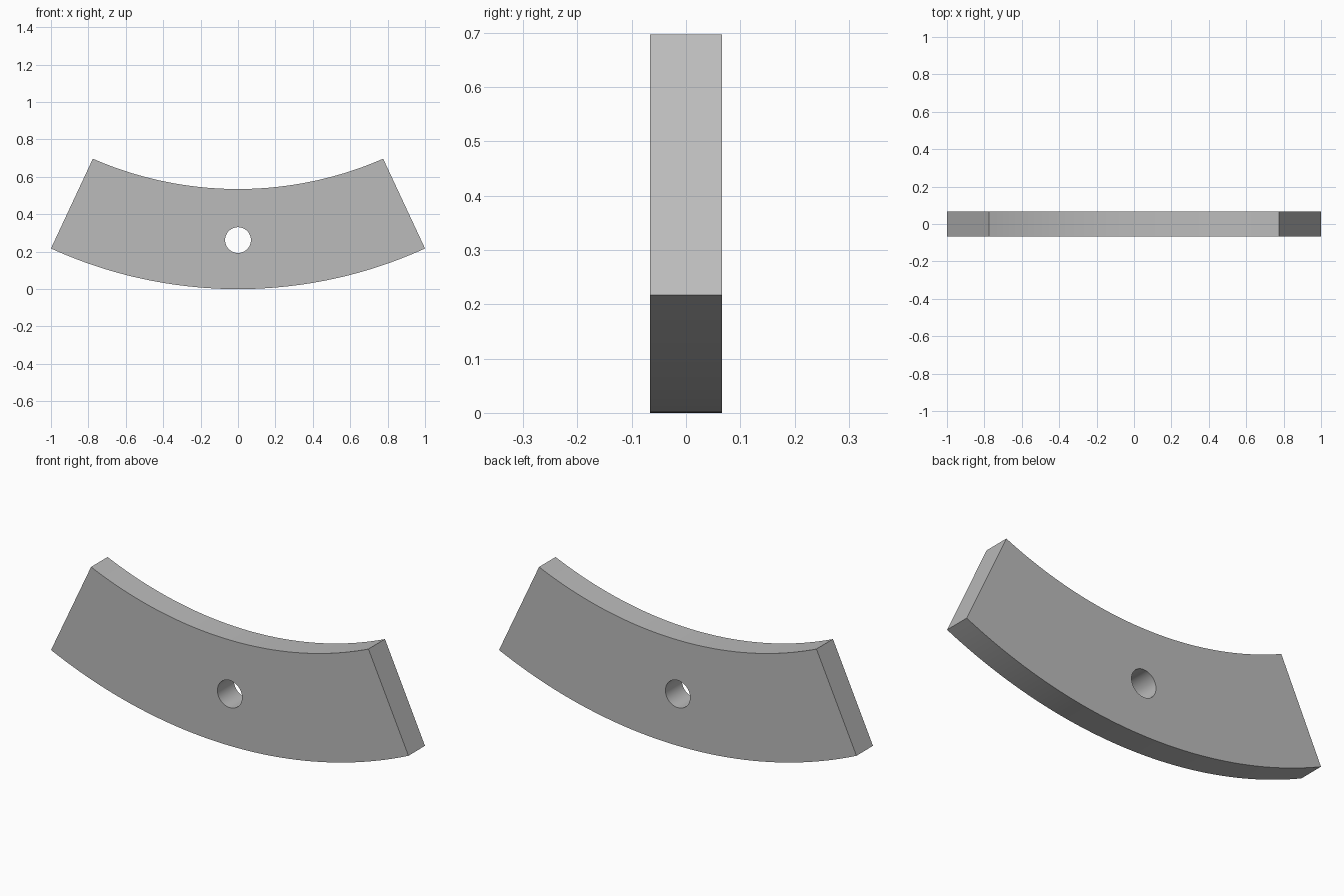
import bpy, bmesh, math

cube = bpy.data.objects.get("Cube")
if cube:
    bpy.data.objects.remove(cube, do_unlink=True)

HALF_DEPTH = 0.066
STEPS = 48

grey = bpy.data.materials.new("plain grey")
grey.use_nodes = True
colour = (0.5, 0.5, 0.5, 1)
grey.diffuse_color = colour
grey.node_tree.nodes["Principled BSDF"].inputs["Base Color"].default_value = colour


def sagging_arc(half_chord, low, high):
    """Points from left to right along an arc that dips in the middle."""
    sag = high - low
    radius = (half_chord ** 2 + sag ** 2) / (2 * sag)
    half_angle = math.asin(half_chord / radius)
    angles = [half_angle * (2 * i / STEPS - 1) for i in range(STEPS + 1)]
    return [(radius * math.sin(a), low + radius * (1 - math.cos(a))) for a in angles]


def prism(name, outline, half_depth):
    """Extrude an outline in the xz plane along y."""
    bm = bmesh.new()
    face = bm.faces.new([bm.verts.new((x, -half_depth, z)) for x, z in outline])
    result = bmesh.ops.extrude_face_region(bm, geom=[face])
    verts = [v for v in result["geom"] if isinstance(v, bmesh.types.BMVert)]
    bmesh.ops.translate(bm, verts=verts, vec=(0, 2 * half_depth, 0))
    bmesh.ops.recalc_face_normals(bm, faces=bm.faces)
    mesh = bpy.data.meshes.new(name)
    bm.to_mesh(mesh)
    bm.free()
    mesh.materials.append(grey)
    obj = bpy.data.objects.new(name, mesh)
    bpy.context.collection.objects.link(obj)
    return obj


# Curved plate: outer arc below, inner arc above
lower = sagging_arc(1.0, 0.0, 0.217)
upper = sagging_arc(0.776, 0.535, 0.697)
plate = prism("curved_plate", lower + upper[::-1], HALF_DEPTH)

# Round through hole
turns = [math.tau * i / STEPS for i in range(STEPS)]
circle = [(0.069 * math.cos(t), 0.262 + 0.069 * math.sin(t)) for t in turns]
cutter = prism("hole_cutter", circle, 2 * HALF_DEPTH)
cutter.hide_render = True

hole = plate.modifiers.new("hole", "BOOLEAN")
hole.operation = "DIFFERENCE"
hole.solver = "EXACT"
hole.object = cutter

bpy.ops.object.select_all(action="DESELECT")
plate.select_set(True)
bpy.context.view_layer.objects.active = plate
bpy.ops.object.modifier_apply(modifier=hole.name)
bpy.data.objects.remove(cutter, do_unlink=True)
bpy.ops.object.shade_smooth_by_angle(angle=math.radians(30))
